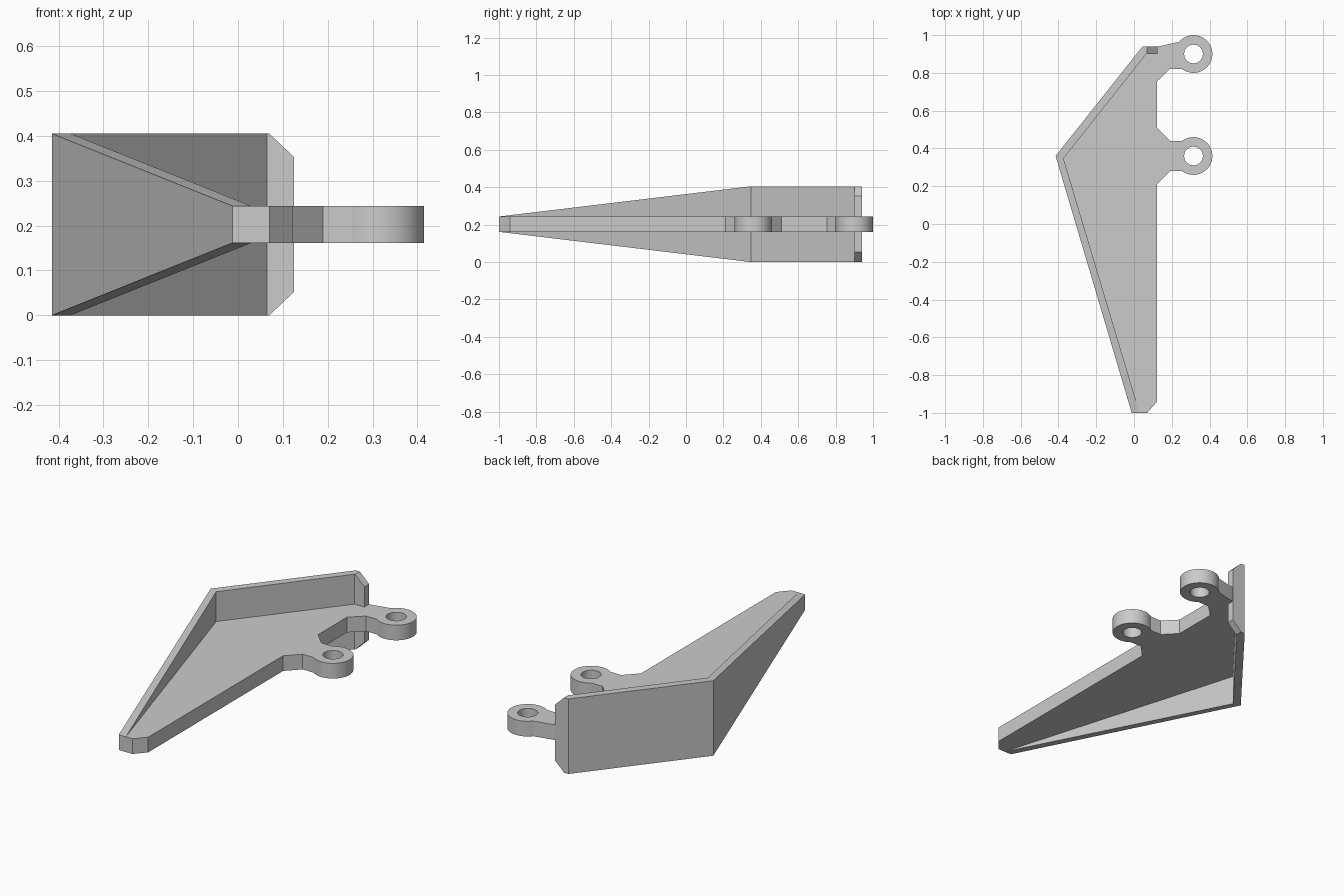
import bpy, bmesh
from math import cos, sin, radians

cube = bpy.data.objects.get("Cube")
if cube:
    bpy.data.objects.remove(cube, do_unlink=True)

MID = 0.2025      # height of the symmetry plane
HALF = 0.041      # half thickness of the plate

grey = bpy.data.materials.new("plain grey")
grey.use_nodes = True
colour = (0.6, 0.6, 0.6, 1)
grey.diffuse_color = colour
grey.node_tree.nodes["Principled BSDF"].inputs["Base Color"].default_value = colour


def arc(cx, cy, r, start, end, n):
    steps = [radians(start + (end - start) * i / n) for i in range(n + 1)]
    return [(cx + r * cos(a), cy + r * sin(a)) for a in steps]


def finish(obj):
    bpy.ops.object.select_all(action='DESELECT')
    bpy.context.view_layer.objects.active = obj
    obj.select_set(True)
    if obj.type == 'CURVE':
        bpy.ops.object.convert(target='MESH')
        obj = bpy.context.object
    bm = bmesh.new()
    bm.from_mesh(obj.data)
    bmesh.ops.remove_doubles(bm, verts=bm.verts, dist=0.0001)
    bmesh.ops.recalc_face_normals(bm, faces=bm.faces)
    bm.to_mesh(obj.data)
    bm.free()
    obj.data.materials.clear()
    obj.data.materials.append(grey)
    bpy.ops.object.shade_smooth_by_angle(angle=radians(25))


# Flat plate with two hinge lugs; its outer edge is buried in the rim
LUG_X, LUG_Y, R = 0.315, (0.36, 0.90), 0.10
outline = [(0.02, -1), (0.07, -1), (0.122, -0.94), (0.122, 0.21), (0.19, 0.28)]
outline += arc(LUG_X, LUG_Y[0], R, -127, 127, 32)
outline += [(0.19, 0.44), (0.122, 0.51), (0.122, 0.755), (0.19, 0.82)]
outline += arc(LUG_X, LUG_Y[1], R, -127, 140, 32)
outline += [(0.12, 0.938), (0.055, 0.92), (-0.395, 0.355)]
holes = [arc(LUG_X, y, 0.05, 0, 337.5, 15) for y in LUG_Y]

curve = bpy.data.curves.new("hinge_plate", 'CURVE')
curve.dimensions = '2D'
curve.fill_mode = 'BOTH'
curve.extrude = HALF
for loop in [outline] + holes:
    spline = curve.splines.new('POLY')
    spline.points.add(len(loop) - 1)
    for point, (x, y) in zip(spline.points, loop):
        point.co = (x, y, 0, 1)
    spline.use_cyclic_u = True
plate = bpy.data.objects.new("hinge_plate", curve)
plate.location.z = MID
bpy.context.collection.objects.link(plate)
finish(plate)

# Tall rim lofted along the outer edge: (outer point, inner point, half height)
stations = [
    ((-0.012, -1), (0.03, -1), HALF),
    ((-0.415, 0.36), (-0.373, 0.347), MID),
    ((0.045, 0.94), (0.065, 0.90), MID),
    ((0.07, 0.94), (0.07, 0.90), MID),
    ((0.125, 0.94), (0.125, 0.90), 0.15),
]
bm = bmesh.new()
rings = []
for outer, inner, h in stations:
    section = [(outer, -h), (outer, h), (inner, h), (inner, -h)]
    rings.append([bm.verts.new((p[0], p[1], MID + z)) for p, z in section])
for a, b in zip(rings, rings[1:]):
    for i in range(4):
        j = (i + 1) % 4
        bm.faces.new((a[i], a[j], b[j], b[i]))
bm.faces.new(rings[0])
bm.faces.new(rings[-1])
mesh = bpy.data.meshes.new("outer_rim")
bm.to_mesh(mesh)
bm.free()
rim = bpy.data.objects.new("outer_rim", mesh)
bpy.context.collection.objects.link(rim)
finish(rim)
